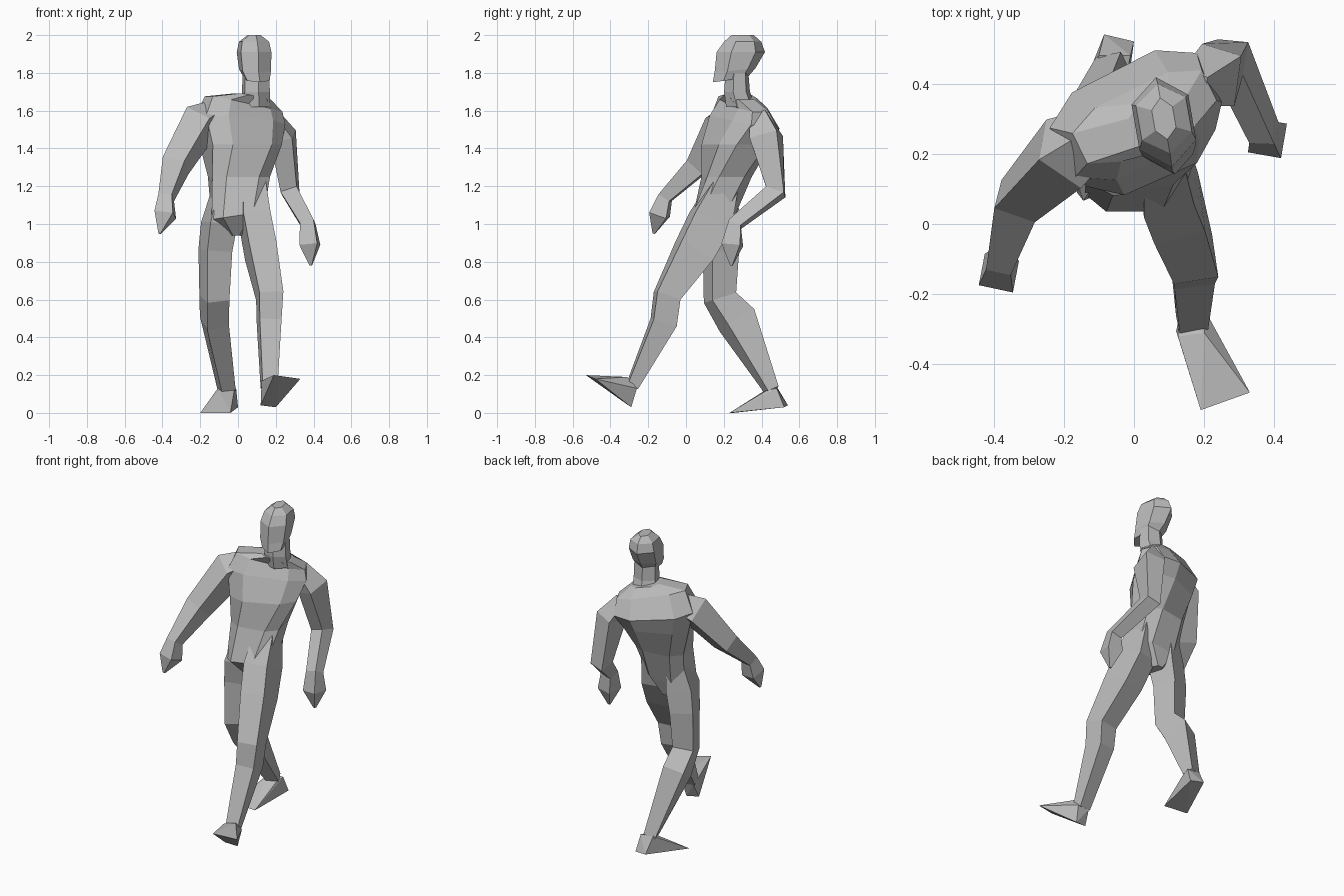
import bpy, bmesh
from math import sin, cos, pi, radians, copysign
from mathutils import Vector, Matrix

if "Cube" in bpy.data.objects:
    bpy.data.objects.remove(bpy.data.objects["Cube"])

grey = bpy.data.materials.new("plain grey")
grey.use_nodes = True
shade = (0.5, 0.5, 0.5, 1)
grey.diffuse_color = shade
grey.node_tree.nodes["Principled BSDF"].inputs["Base Color"].default_value = shade


def finish(name, bm):
    bmesh.ops.recalc_face_normals(bm, faces=bm.faces)
    mesh = bpy.data.meshes.new(name)
    bm.to_mesh(mesh)
    bm.free()
    mesh.materials.append(grey)
    obj = bpy.data.objects.new(name, mesh)
    bpy.context.collection.objects.link(obj)
    return obj


def loft(name, rings):
    """Skin a list of point rings and cap both ends."""
    bm = bmesh.new()
    loops = [[bm.verts.new(p) for p in ring] for ring in rings]
    n = len(loops[0])
    for low, high in zip(loops, loops[1:]):
        for i in range(n):
            j = (i + 1) % n
            bm.faces.new((low[i], low[j], high[j], high[i]))
    bm.faces.new(loops[0][::-1])
    bm.faces.new(loops[-1])
    return finish(name, bm)


def polygon(sides, turn=0, power=1):
    """Unit polygon stretched to full size; a power under one makes it boxier."""
    pts = [(cos(2 * pi * (i + 0.5) / sides), sin(2 * pi * (i + 0.5) / sides)) for i in range(sides)]
    mx, my = max(p[0] for p in pts), max(p[1] for p in pts)
    spin = Matrix.Rotation(radians(turn), 2)

    def square(v):
        return copysign(abs(v) ** power, v)
    return [spin @ Vector((square(x / mx), square(y / my))) for x, y in pts]


def stack(name, sides, power, levels):
    """Body section from level rings: centre, half width, half depth, yaw, side slope, depth slope."""
    rings = []
    for x, y, z, w, d, yaw, side, depth in levels:
        spin = Matrix.Rotation(radians(yaw), 3, "Z")
        rings.append([Vector((x, y, z)) + spin @ Vector((p.x * w, p.y * d, p.x * w * side + p.y * d * depth))
                      for p in polygon(sides, 0, power)])
    return loft(name, rings)


def limb(name, turn, joints):
    """Four-sided limb along joints: centre, half width, half depth, with mitred rings."""
    centres = [Vector(j[:3]) for j in joints]
    rings = []
    for i, (c, j) in enumerate(zip(centres, joints)):
        before = c - centres[i - 1] if i else centres[1] - c
        after = centres[i + 1] - c if i + 1 < len(joints) else before
        along = (before.normalized() + after.normalized()).normalized()
        front = along.cross(Vector((1, 0, 0))).normalized()
        side = front.cross(along)
        rings.append([c + side * p.x * j[3] + front * p.y * j[4] for p in polygon(4, turn)])
    return loft(name, rings)


def wedge(name, points):
    bm = bmesh.new()
    for p in points:
        bm.verts.new(p)
    bmesh.ops.convex_hull(bm, input=bm.verts)
    return finish(name, bm)


# Head and neck, leaning forward
stack("head", 6, 1, [
    (0.10, 0.235, 1.765, 0.06, 0.095, 10, 0, 0.15),
    (0.09, 0.26, 1.815, 0.076, 0.11, 10, 0, 0.1),
    (0.085, 0.29, 1.91, 0.082, 0.13, 10, 0, 0),
    (0.085, 0.30, 1.965, 0.072, 0.1, 10, 0, 0),
    (0.085, 0.30, 2.0, 0.03, 0.06, 10, 0, 0)])
stack("neck", 6, 1, [
    (0.09, 0.29, 1.62, 0.07, 0.08, 15, 0, 0),
    (0.095, 0.27, 1.7, 0.068, 0.07, 12, 0, 0),
    (0.095, 0.27, 1.82, 0.065, 0.06, 12, 0, 0)])

# Torso, twisting from the hips up to the shoulders
stack("torso", 8, 0.65, [
    (-0.01, 0.17, 0.94, 0.03, 0.06, 0, 0, 0),
    (0.0, 0.15, 1.045, 0.14, 0.115, 0, 0.15, 0),
    (0.005, 0.215, 1.25, 0.155, 0.12, 10, 0, 0),
    (0.015, 0.265, 1.42, 0.2, 0.15, 24, 0, 0),
    (0.005, 0.31, 1.54, 0.235, 0.14, 27, -0.1, -0.15),
    (0.03, 0.305, 1.635, 0.205, 0.085, 26, -0.2, 0),
    (0.08, 0.29, 1.675, 0.085, 0.075, 20, -0.2, 0)])

# Arms and hands, swinging opposite to the legs
limb("right_arm", 10, [
    (-0.08, 0.27, 1.6, 0.05, 0.05),
    (-0.2, 0.2, 1.535, 0.078, 0.08),
    (-0.33, 0.065, 1.31, 0.062, 0.055),
    (-0.38, -0.11, 1.14, 0.036, 0.034),
    (-0.385, -0.14, 1.05, 0.05, 0.048),
    (-0.415, -0.17, 0.95, 0.006, 0.006)])
limb("left_arm", 10, [
    (0.17, 0.39, 1.57, 0.04, 0.045),
    (0.24, 0.425, 1.46, 0.06, 0.075),
    (0.275, 0.475, 1.17, 0.045, 0.05),
    (0.37, 0.26, 1.0, 0.037, 0.035),
    (0.38, 0.245, 0.89, 0.048, 0.05),
    (0.385, 0.24, 0.78, 0.006, 0.006)])

# Legs in mid stride, left one forward
limb("left_leg", -8, [
    (0.08, 0.2, 1.2, 0.06, 0.07),
    (0.09, 0.13, 1.02, 0.073, 0.105),
    (0.12, 0.045, 0.86, 0.074, 0.098),
    (0.168, -0.1, 0.62, 0.064, 0.065),
    (0.165, -0.118, 0.48, 0.058, 0.064),
    (0.165, -0.285, 0.14, 0.04, 0.03)])
limb("right_leg", -20, [
    (-0.075, 0.2, 1.18, 0.05, 0.06),
    (-0.1, 0.175, 1.0, 0.075, 0.085),
    (-0.12, 0.185, 0.86, 0.07, 0.075),
    (-0.125, 0.18, 0.61, 0.062, 0.07),
    (-0.125, 0.27, 0.49, 0.06, 0.085),
    (-0.06, 0.455, 0.12, 0.038, 0.032)])

# Feet, wedges from ankle to toe
wedge("left_foot", [
    (0.19, -0.53, 0.2), (0.33, -0.48, 0.18), (0.12, -0.305, 0.04), (0.2, -0.29, 0.03),
    (0.125, -0.32, 0.17), (0.2, -0.31, 0.19), (0.21, -0.26, 0.13), (0.13, -0.26, 0.13)])
wedge("right_foot", [
    (-0.2, 0.25, 0), (-0.04, 0.23, 0), (-0.085, 0.54, 0.04), (0, 0.52, 0.03),
    (-0.1, 0.42, 0.12), (-0.02, 0.43, 0.12), (-0.1, 0.48, 0.14), (-0.01, 0.48, 0.13)])
